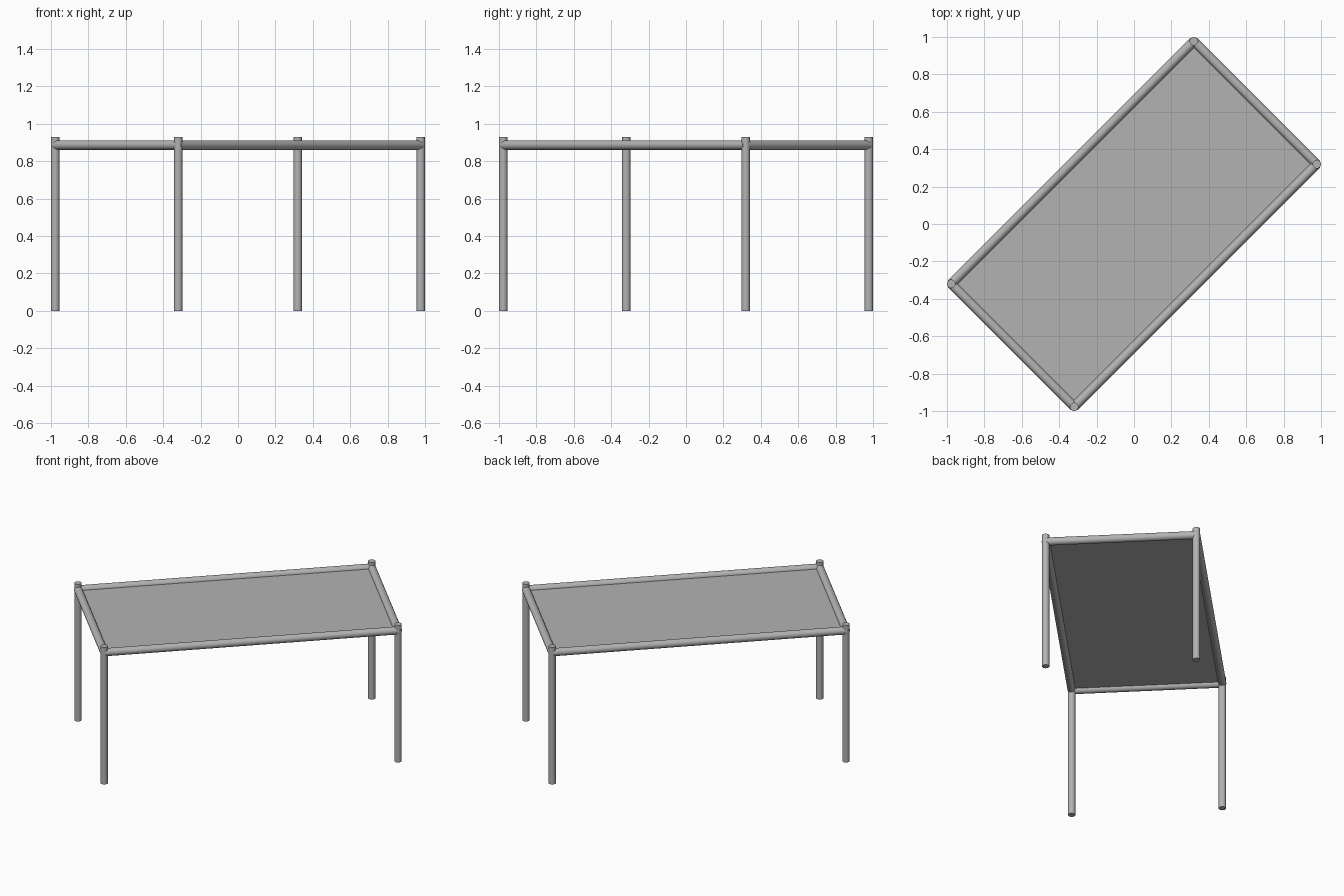
import bpy
import math
from mathutils import Matrix, Vector

if "Cube" in bpy.data.objects:
    bpy.data.objects.remove(bpy.data.objects["Cube"])

HALF_L, HALF_W = 0.917, 0.465   # leg centres, along and across the table
LEG_R, LEG_H = 0.0228, 0.93
RAIL_R, RAIL_Z = 0.025, 0.886
TURN = Matrix.Rotation(math.radians(45), 4, 'Z')

grey = bpy.data.materials.new("grey_metal")
grey.diffuse_color = (0.45, 0.45, 0.45, 1)
grey.use_nodes = True
grey.node_tree.nodes["Principled BSDF"].inputs["Base Color"].default_value = grey.diffuse_color


def tube(name, a, b, radius):
    """Smooth capped cylinder between two points of the unturned table."""
    a, b = TURN @ Vector(a), TURN @ Vector(b)
    d = b - a
    bpy.ops.mesh.primitive_cylinder_add(
        vertices=20, radius=radius, depth=d.length, location=(a + b) / 2,
        rotation=d.to_track_quat('Z', 'Y').to_euler())
    ob = bpy.context.object
    ob.name = name
    ob.data.materials.append(grey)
    bpy.ops.object.shade_smooth_by_angle(angle=math.radians(40))


# Four legs
corners = [(-HALF_L, -HALF_W), (HALF_L, -HALF_W),
           (HALF_L, HALF_W), (-HALF_L, HALF_W)]
for i, (x, y) in enumerate(corners):
    tube(f"leg_{i + 1}", (x, y, 0), (x, y, LEG_H), LEG_R)

# Four rails joining neighbouring legs
for i in range(4):
    a, b = corners[i], corners[(i + 1) % 4]
    tube(f"rail_{i + 1}", (*a, RAIL_Z), (*b, RAIL_Z), RAIL_R)

# Thin top panel held between the rails
bpy.ops.mesh.primitive_cube_add(size=1, location=(0, 0, RAIL_Z),
                                rotation=(0, 0, math.radians(45)))
panel = bpy.context.object
panel.name = "top_panel"
panel.scale = (2 * HALF_L, 2 * HALF_W, 0.004)
panel.data.materials.append(grey)
